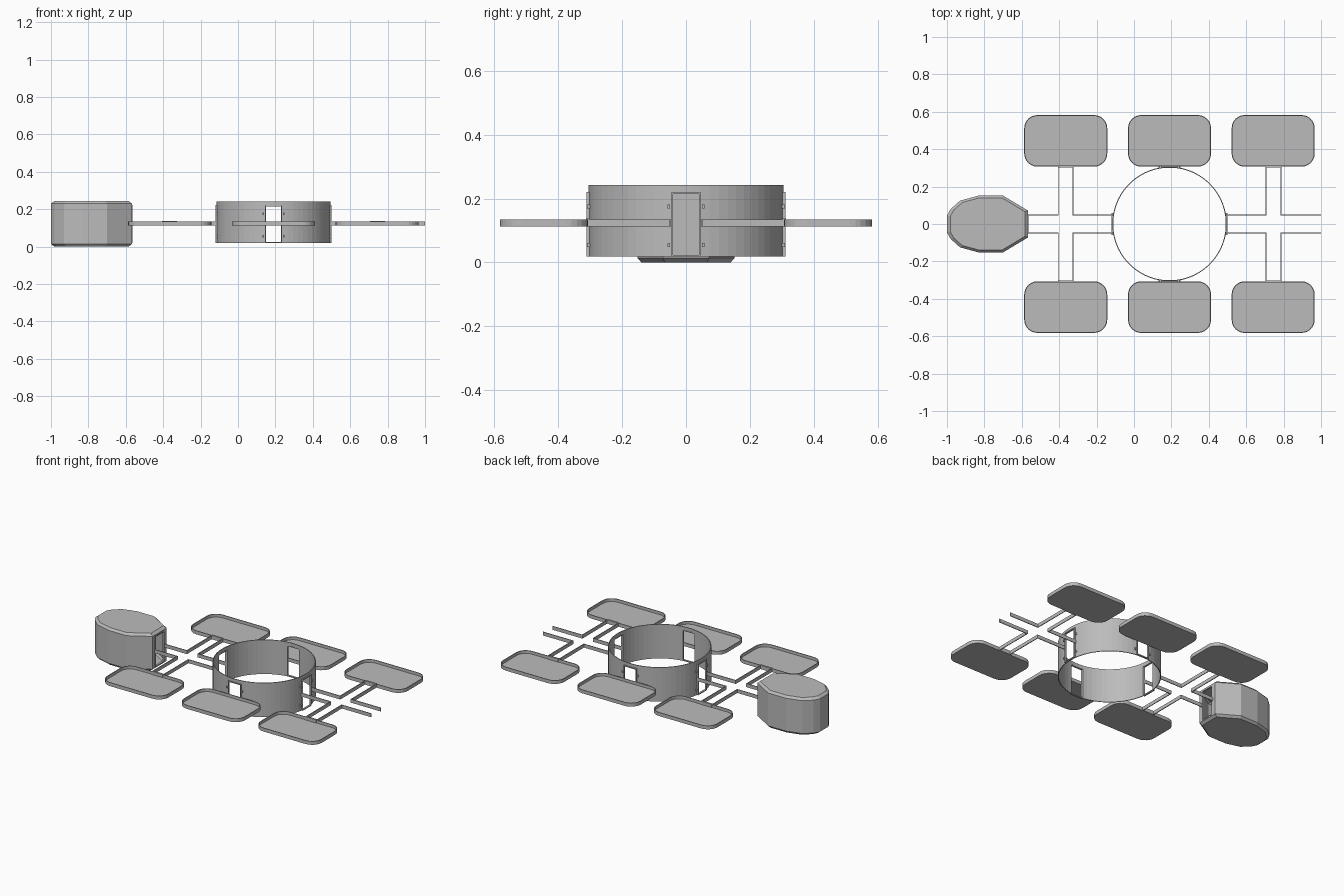
import bpy, bmesh, math
from mathutils import Matrix, Vector

if "Cube" in bpy.data.objects:
    bpy.data.objects.remove(bpy.data.objects["Cube"])

grey = bpy.data.materials.new("hull_grey")
grey.diffuse_color = (0.5, 0.5, 0.5, 1)
grey.use_nodes = True
grey.node_tree.nodes["Principled BSDF"].inputs["Base Color"].default_value = grey.diffuse_color

RAIL_LOW, RAIL_HIGH = 0.112, 0.135
HUB_X, HUB_R = 0.19, 0.306
HUB_LOW, HUB_HIGH = 0.018, 0.242


def finish(name, bm):
    bmesh.ops.recalc_face_normals(bm, faces=bm.faces)
    mesh = bpy.data.meshes.new(name)
    bm.to_mesh(mesh)
    bm.free()
    mesh.materials.append(grey)
    ob = bpy.data.objects.new(name, mesh)
    bpy.context.collection.objects.link(ob)
    return ob


def add_box(bm, lo, hi, matrix=Matrix()):
    lo, hi = Vector(lo), Vector(hi)
    size = Matrix.Diagonal((*(hi - lo), 1))
    bmesh.ops.create_cube(bm, size=1, matrix=matrix @ Matrix.Translation((lo + hi) / 2) @ size)


def skin(bm, loops, cap_start=False, cap_end=False, closed=False):
    """Join a series of equal closed loops with quads."""
    rows = [[bm.verts.new(p) for p in loop] for loop in loops]
    pairs = list(zip(rows, rows[1:]))
    if closed:
        pairs.append((rows[-1], rows[0]))
    for a, b in pairs:
        for i in range(len(a)):
            j = (i + 1) % len(a)
            bm.faces.new((a[i], a[j], b[j], b[i]))
    if cap_start:
        bm.faces.new(rows[0])
    if cap_end:
        bm.faces.new(rows[-1])


def cut(ob, boxes):
    """Cut box-shaped openings through an object."""
    for lo, hi in boxes:
        bm = bmesh.new()
        add_box(bm, lo, hi)
        cutter = finish("door_cutter", bm)
        cutter.hide_render = True
        mod = ob.modifiers.new("doorway", 'BOOLEAN')
        mod.operation = 'DIFFERENCE'
        mod.solver = 'EXACT'
        mod.object = cutter
        bpy.context.view_layer.objects.active = ob
        bpy.ops.object.modifier_apply(modifier=mod.name)
        bpy.data.objects.remove(cutter)


# Hub: thin open ring with four doorways
def circle(r, z, n=64):
    return [(HUB_X + r * math.cos(math.tau * (i + .5) / n),
             r * math.sin(math.tau * (i + .5) / n), z) for i in range(n)]


bm = bmesh.new()
inner = HUB_R - 0.005
skin(bm, [circle(HUB_R, HUB_LOW), circle(HUB_R, HUB_HIGH),
          circle(inner, HUB_HIGH), circle(inner, HUB_LOW)], closed=True)
hub = finish("hub_ring", bm)
cut(hub, [((HUB_X - 0.5, -0.044, 0.024), (HUB_X + 0.5, 0.044, 0.218)),
          ((HUB_X - 0.044, -0.5, 0.024), (HUB_X + 0.044, 0.5, 0.218))])


# Door frames, with a small latch plate on each side
def door_frame(name, matrix, latches=True):
    bm = bmesh.new()
    for s in (-1, 1):
        ys = sorted((s * 0.041, s * 0.046))
        add_box(bm, (-0.007, ys[0], 0.02), (0.005, ys[1], 0.22), matrix)
        if latches:
            ys = sorted((s * 0.05, s * 0.058))
            for z in (0.055, 0.175):
                add_box(bm, (-0.009, ys[0], z - 0.006), (0.004, ys[1], z + 0.006), matrix)
    add_box(bm, (-0.007, -0.046, 0.215), (0.005, 0.046, 0.221), matrix)
    add_box(bm, (-0.007, -0.046, 0.018), (0.005, 0.046, 0.024), matrix)
    finish(name, bm)


for i in range(4):
    door_frame(f"hub_door_frame_{i + 1}",
               Matrix.Translation((HUB_X, 0, 0)) @ Matrix.Rotation(i * math.pi / 2, 4, 'Z')
               @ Matrix.Translation((HUB_R, 0, 0)))

# Pod: hollow faceted cabin with chamfered top and bottom
half = [(-1.0, 0.045), (-0.98, 0.08), (-0.93, 0.125), (-0.83, 0.152),
        (-0.70, 0.152), (-0.567, 0.072)]
outline = half + [(x, -y) for x, y in reversed(half)]


def pod_loop(scale, z):
    cx = -0.78
    return [(cx + (x - cx) * scale, y * scale, z) for x, y in outline]


bm = bmesh.new()
skin(bm, [pod_loop(0.92, 0), pod_loop(1, 0.014), pod_loop(1, 0.229), pod_loop(0.92, 0.243)],
     cap_start=True, cap_end=True)
pod = finish("pod", bm)
shell = pod.modifiers.new("shell", 'SOLIDIFY')
shell.thickness = 0.006
shell.offset = -1
bpy.context.view_layer.objects.active = pod
bpy.ops.object.modifier_apply(modifier=shell.name)
cut(pod, [((-0.62, -0.044, 0.024), (-0.5, 0.044, 0.218))])
door_frame("pod_door_frame", Matrix.Translation((-0.57, 0, 0)), latches=False)


# Side trays: rounded floor with a low rim
def rounded(cx, cy, hx, hy, r, z, n=6):
    pts = []
    for q, (sx, sy) in enumerate(((1, 1), (-1, 1), (-1, -1), (1, -1))):
        for i in range(n + 1):
            a = (q + i / n) * math.pi / 2
            pts.append((cx + sx * (hx - r) + r * math.cos(a),
                        cy + sy * (hy - r) + r * math.sin(a), z))
    return pts


for side, s in (("back", 1), ("front", -1)):
    for i, cx in enumerate((-0.365, 0.19, 0.744)):
        bm = bmesh.new()
        c = (cx, s * 0.4445)
        t = 0.005
        skin(bm, [rounded(*c, 0.222, 0.138, 0.07, RAIL_LOW),
                  rounded(*c, 0.222, 0.138, 0.07, RAIL_HIGH),
                  rounded(*c, 0.222 - t, 0.138 - t, 0.07 - t, RAIL_HIGH),
                  rounded(*c, 0.222 - t, 0.138 - t, 0.07 - t, RAIL_LOW + 0.004)],
             cap_start=True, cap_end=True)
        finish(f"{side}_tray_{i + 1}", bm)

# Corridor rails: L-shaped thin walls around each crossing, plus thresholds
T = 0.0025
for name, left_end, left, right, right_end in (
        ("left", -0.568, -0.405, -0.325, -0.113), ("right", 0.493, 0.705, 0.785, 1.0)):
    for side, s in (("back", 1), ("front", -1)):
        bm = bmesh.new()
        for end, corner in ((left_end, left), (right_end, right)):
            d = T if end < corner else -T
            x0, x1 = sorted((end, corner + d))
            y0, y1 = sorted((s * (0.049 - T), s * (0.049 + T)))
            add_box(bm, (x0, y0, RAIL_LOW), (x1, y1, RAIL_HIGH))
            y0, y1 = sorted((s * (0.049 + T), s * 0.308))
            add_box(bm, (corner - T, y0, RAIL_LOW), (corner + T, y1, RAIL_HIGH))
        finish(f"{name}_{side}_corridor_rails", bm)
        bm = bmesh.new()
        y0, y1 = sorted((s * 0.302, s * 0.314))
        add_box(bm, (left, y0, RAIL_LOW), (right, y1, RAIL_HIGH + 0.002))
        finish(f"{name}_{side}_threshold", bm)
